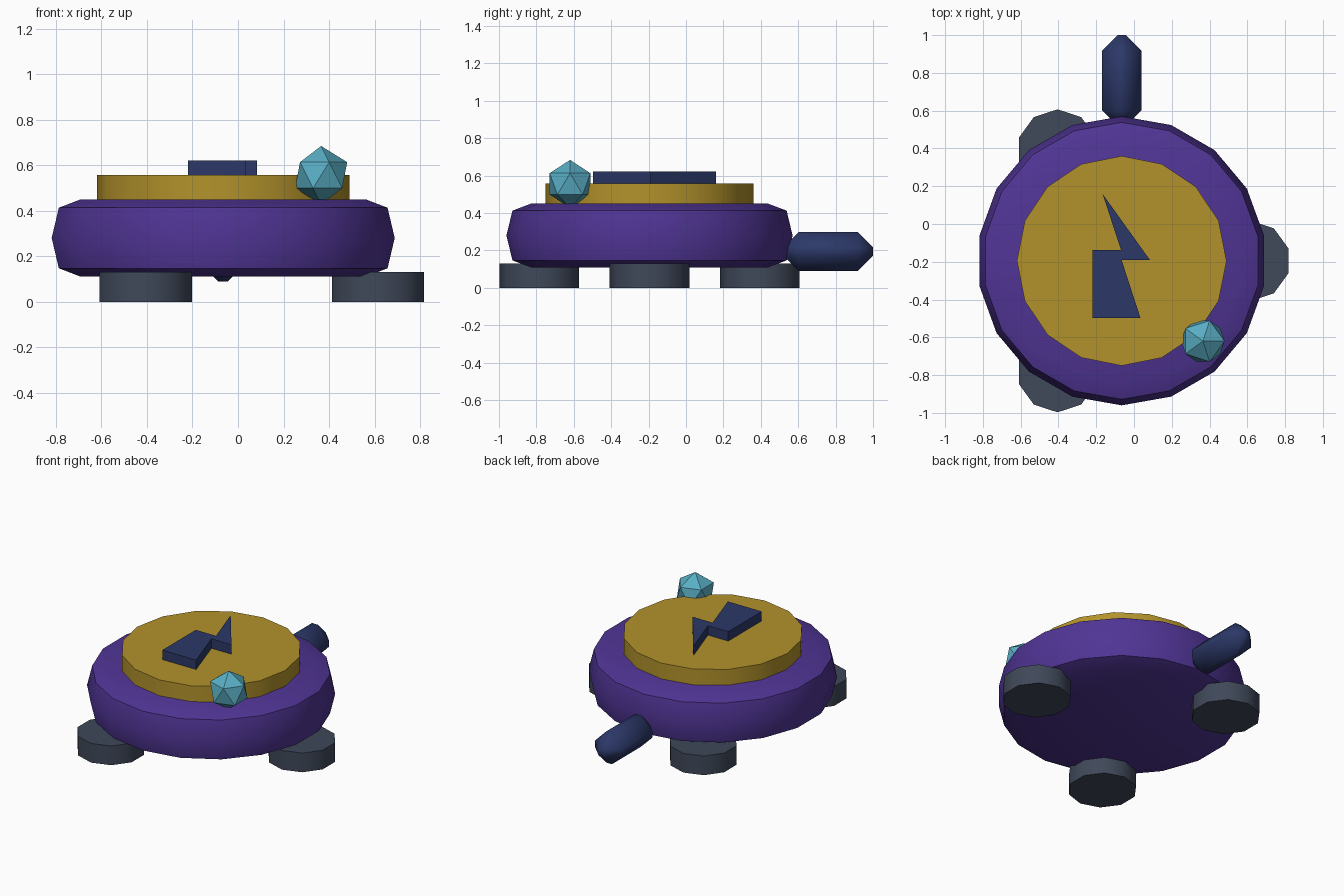
import bpy, bmesh
from math import cos, sin, pi, radians

if "Cube" in bpy.data.objects:
    bpy.data.objects.remove(bpy.data.objects["Cube"])

CX, CY = -0.065, -0.195  # centre of the round body


def material(name, rgb):
    m = bpy.data.materials.new(name)
    m.diffuse_color = (*rgb, 1)
    m.use_nodes = True
    m.node_tree.nodes["Principled BSDF"].inputs["Base Color"].default_value = m.diffuse_color
    return m


PURPLE = material("purple", (0.08, 0.035, 0.30))
GOLD = material("gold", (0.45, 0.29, 0.025))
NAVY = material("navy", (0.025, 0.04, 0.14))
TEAL = material("teal", (0.10, 0.42, 0.55))
SLATE = material("slate", (0.05, 0.065, 0.10))


def finish(name, bm, mat, location=(0, 0, 0), smooth=None):
    bmesh.ops.recalc_face_normals(bm, faces=bm.faces)
    mesh = bpy.data.meshes.new(name)
    bm.to_mesh(mesh)
    bm.free()
    mesh.materials.append(mat)
    ob = bpy.data.objects.new(name, mesh)
    ob.location = location
    bpy.context.collection.objects.link(ob)
    if smooth:
        bpy.ops.object.select_all(action='DESELECT')
        ob.select_set(True)
        bpy.context.view_layer.objects.active = ob
        bpy.ops.object.shade_smooth_by_angle(angle=radians(smooth))
    return ob


def lathe(name, profile, sides, mat, x, y):
    """Closed round part from (radius, z) rings, one corner pointing to +y."""
    bm = bmesh.new()
    rings = []
    for r, z in profile:
        angles = [pi / 2 + 2 * pi * i / sides for i in range(sides)]
        rings.append([bm.verts.new((r * cos(a), r * sin(a), z)) for a in angles])
    for a, b in zip(rings, rings[1:]):
        for i in range(sides):
            j = (i + 1) % sides
            bm.faces.new((a[i], a[j], b[j], b[i]))
    bm.faces.new(rings[0])
    bm.faces.new(rings[-1])
    return finish(name, bm, mat, (x, y, 0), 40)


# Rounded body and the raised disc on top
lathe("body", [(0.635, 0.11), (0.733, 0.147), (0.765, 0.28),
               (0.733, 0.413), (0.635, 0.45)], 18, PURPLE, CX, CY)
lathe("top_disc", [(0.555, 0.44), (0.555, 0.557)], 16, GOLD, CX, CY)

# Three feet spaced evenly round the body
for i in range(3):
    a = 2 * pi * i / 3
    lathe(f"foot_{i + 1}", [(0.213, 0), (0.213, 0.13)], 10, SLATE,
          CX + 0.68 * cos(a), CY + 0.68 * sin(a))

# Raised zigzag bolt
bm = bmesh.new()
outline = [(-0.167, 0.16), (-0.068, -0.138), (-0.22, -0.138), (-0.22, -0.497),
           (0.034, -0.497), (-0.066, -0.19), (0.084, -0.19)]
face = bm.faces.new([bm.verts.new((x, y, 0.55)) for x, y in outline])
top = bmesh.ops.extrude_face_region(bm, geom=[face])
bmesh.ops.translate(bm, vec=(0, 0, 0.071),
                    verts=[g for g in top["geom"] if isinstance(g, bmesh.types.BMVert)])
finish("bolt", bm, NAVY)

# Faceted gem on the front rim
bm = bmesh.new()
bmesh.ops.create_icosphere(bm, subdivisions=1, radius=0.128)
finish("gem", bm, TEAL, (0.365, -0.62, 0.556))

# Heavily chamfered bar at the back
bm = bmesh.new()
bmesh.ops.create_cube(bm, size=1)
bmesh.ops.scale(bm, vec=(0.21, 0.48, 0.21), verts=bm.verts)
bmesh.ops.bevel(bm, geom=bm.edges[:], offset=0.083, segments=1,
                affect='EDGES', profile=0.5)
finish("back_bar", bm, NAVY, (CX, 0.76, 0.195), 50)
